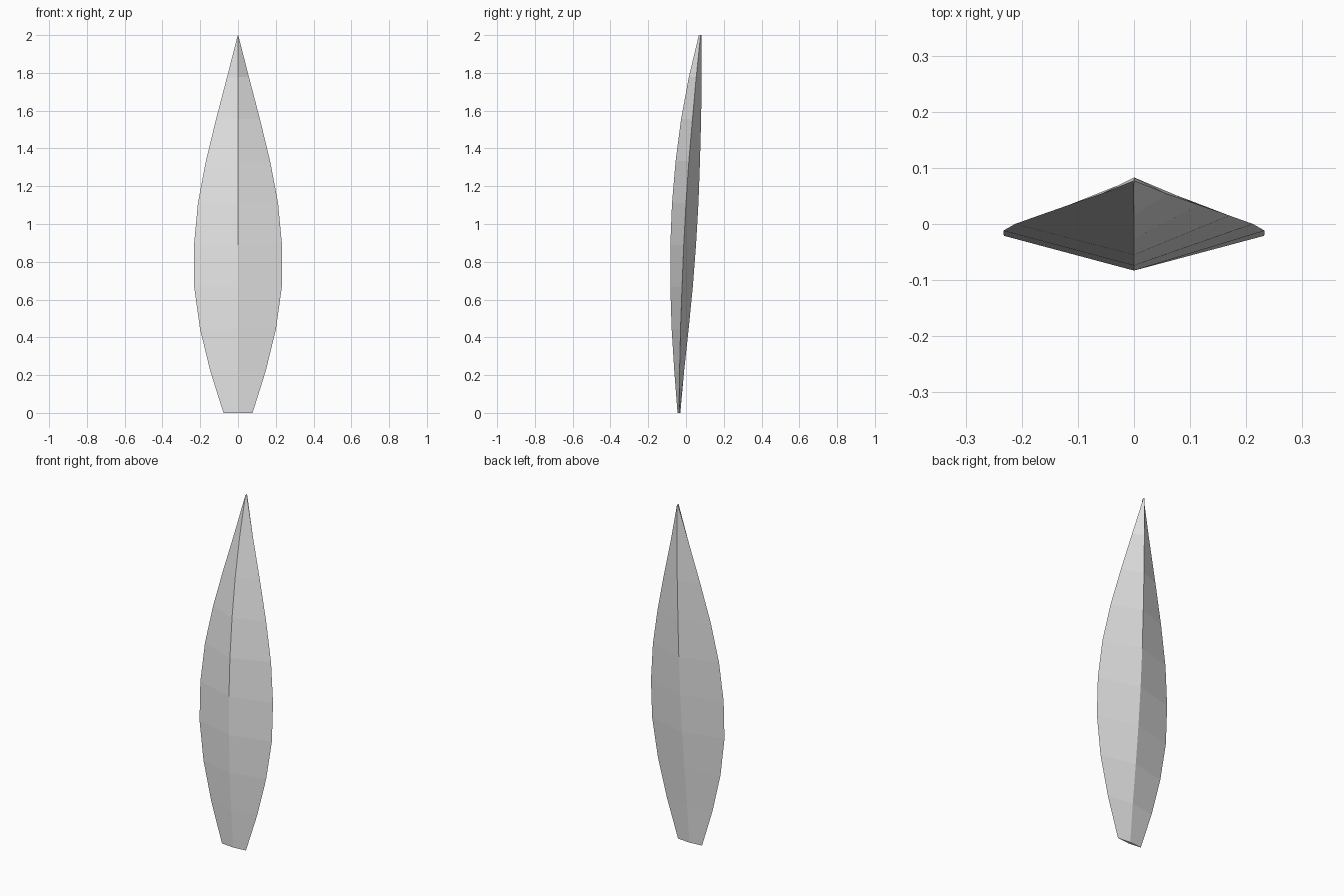
import bpy
import bmesh

cube = bpy.data.objects.get("Cube")
if cube:
    bpy.data.objects.remove(cube, do_unlink=True)

# Single light grey material
grey = bpy.data.materials.new("light_grey")
grey.use_nodes = True
colour = (0.8, 0.8, 0.8, 1.0)
grey.diffuse_color = colour
grey.node_tree.nodes["Principled BSDF"].inputs["Base Color"].default_value = colour

# Evenly spaced diamond sections: half width, front ridge y, side edge y, back ridge y
SECTIONS = [
    (0.077, -0.045, -0.037, -0.030),
    (0.147, -0.062, -0.034, -0.010),
    (0.201, -0.076, -0.029, 0.014),
    (0.232, -0.083, -0.021, 0.036),
    (0.233, -0.083, -0.012, 0.053),
    (0.212, -0.074, 0.000, 0.066),
    (0.170, -0.055, 0.015, 0.074),
    (0.116, -0.026, 0.034, 0.080),
    (0.058, 0.015, 0.054, 0.083),
    (0.001, 0.068, 0.077, 0.083),
]
HEIGHT = 2.0

# Curved pointed blade, lofted through the sections
bm = bmesh.new()
rings = []
for i, (half, front, side, back) in enumerate(SECTIONS):
    z = HEIGHT * i / (len(SECTIONS) - 1)
    corners = [(0, front, z), (half, side, z), (0, back, z), (-half, side, z)]
    rings.append([bm.verts.new(c) for c in corners])

for low, high in zip(rings, rings[1:]):
    for k in range(4):
        n = (k + 1) % 4
        bm.faces.new((low[k], low[n], high[n], high[k]))

# Closed base and tip
bm.faces.new(rings[0][::-1])
bm.faces.new(rings[-1])
bmesh.ops.recalc_face_normals(bm, faces=bm.faces[:])

mesh = bpy.data.meshes.new("leaf_blade")
bm.to_mesh(mesh)
bm.free()
mesh.materials.append(grey)
blade = bpy.data.objects.new("leaf_blade", mesh)
bpy.context.collection.objects.link(blade)
